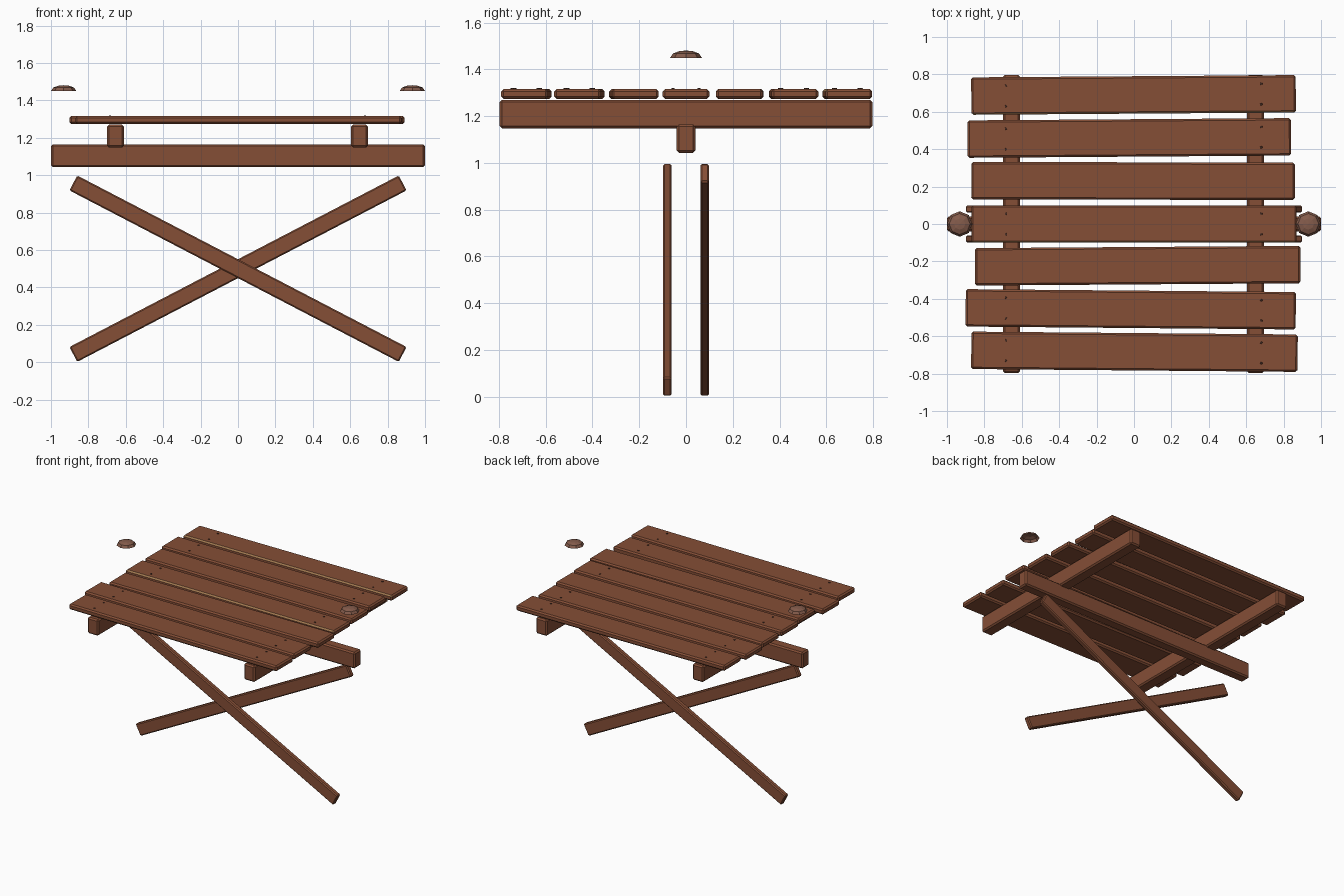
import bpy, bmesh, math
from mathutils import Matrix

if "Cube" in bpy.data.objects:
    bpy.data.objects.remove(bpy.data.objects["Cube"])


def material(name, rgb):
    m = bpy.data.materials.new(name)
    m.diffuse_color = (*rgb, 1)
    m.use_nodes = True
    m.node_tree.nodes["Principled BSDF"].inputs["Base Color"].default_value = m.diffuse_color
    return m


WOOD = material("brown wood", (0.235, 0.077, 0.037))
TAN = material("worn tan edge", (0.36, 0.19, 0.08))
NAIL = material("dark nail", (0.07, 0.03, 0.02))
CAP = material("dull cap", (0.23, 0.105, 0.07))


def finish(bm, name, mats):
    me = bpy.data.meshes.new(name)
    bm.to_mesh(me)
    bm.free()
    for m in mats:
        me.materials.append(m)
    ob = bpy.data.objects.new(name, me)
    bpy.context.collection.objects.link(ob)
    return ob


def board(name, center, size, bevel, axis='Z', angle=0.0, worn=False):
    """Box with chamfered edges, rotated about one axis."""
    bm = bmesh.new()
    bmesh.ops.create_cube(bm, size=1)
    bmesh.ops.scale(bm, vec=size, verts=bm.verts)
    bmesh.ops.bevel(bm, geom=bm.edges[:], offset=bevel, segments=1,
                    profile=0.5, affect='EDGES')
    bm.normal_update()
    if worn:  # tan upper front chamfer
        for f in bm.faces:
            if f.normal.z > 0.3 and f.normal.y < -0.3:
                f.material_index = 1
    ob = finish(bm, name, [WOOD, TAN])
    ob.matrix_world = (Matrix.Translation(center)
                       @ Matrix.Rotation(math.radians(angle), 4, axis))
    return ob


# Table top planks: x0, x1, y centre, turn in degrees, worn edge, raised nails
PLANKS = [
    (-0.87, 0.865, 0.69, 0.4, True, True),
    (-0.89, 0.84, 0.46, 0.4, False, True),
    (-0.87, 0.86, 0.23, -0.1, False, False),
    (-0.87, 0.87, 0.0, 0.0, True, True),
    (-0.85, 0.89, -0.223, 0.4, False, False),
    (-0.90, 0.865, -0.456, -0.5, False, True),
    (-0.87, 0.875, -0.683, -0.5, False, True),
]
nails = bmesh.new()
for i, (x0, x1, y, turn, worn, nailed) in enumerate(PLANKS):
    board(f"top_plank_{i + 1}", ((x0 + x1) / 2, y, 1.295),
          (x1 - x0, 0.2, 0.042), 0.01, 'Z', turn, worn)
    if nailed:
        for x in (-0.685, 0.68):
            for dy in (-0.055, 0.055):
                ny = y + dy + x * math.tan(math.radians(turn))
                bmesh.ops.create_cone(nails, cap_ends=True, segments=6,
                                      radius1=0.008, radius2=0.006, depth=0.01,
                                      matrix=Matrix.Translation((x, ny, 1.315)))
finish(nails, "nails", [NAIL])

# Supports under the top
for side, x in (("left", -0.655), ("right", 0.65)):
    board(f"cross_beam_{side}", (x, 0, 1.209), (0.09, 1.594, 0.122), 0.01)
board("long_beam", (0, 0, 1.104), (2.0, 0.08, 0.122), 0.01)

# Crossed legs
board("front_leg", (0, -0.08, 0.5), (1.985, 0.038, 0.09), 0.007, 'Y', 27.5)
board("back_leg", (0, 0.08, 0.5), (1.985, 0.038, 0.09), 0.007, 'Y', -27.5)

# Open dome caps floating above each end
for side, x in (("left", -0.932), ("right", 0.932)):
    bm = bmesh.new()
    rings = []
    for r, z in ((0.068, 1.45), (0.056, 1.468), (0.03, 1.478)):
        rings.append([bm.verts.new((x + r * math.cos(k * math.pi / 4),
                                    r * math.sin(k * math.pi / 4), z))
                      for k in range(8)])
    apex = bm.verts.new((x, 0, 1.481))
    for k in range(8):
        n = (k + 1) % 8
        for a, b in zip(rings, rings[1:]):
            bm.faces.new((a[k], a[n], b[n], b[k]))
        bm.faces.new((rings[-1][k], rings[-1][n], apex))
    finish(bm, f"dome_cap_{side}", [CAP])
